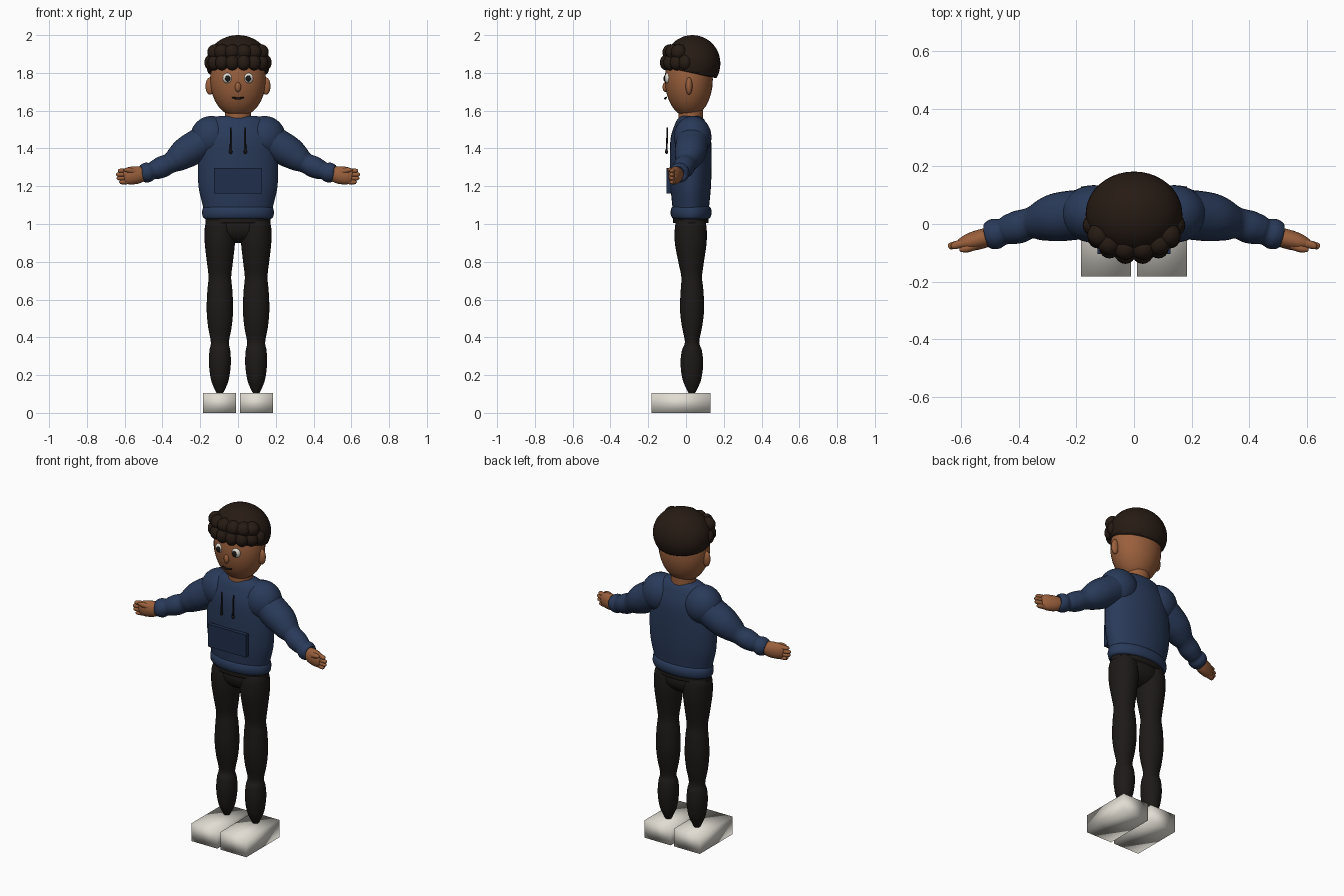
import bpy, bmesh, math
from mathutils import Vector


def material(name, rgb):
    m = bpy.data.materials.new(name)
    m.diffuse_color = (*rgb, 1)
    return m


SKIN = material("skin", (0.32, 0.115, 0.045))
NAVY = material("navy", (0.022, 0.042, 0.10))
DARK_NAVY = material("dark_navy", (0.014, 0.028, 0.07))
HAIR = material("hair", (0.02, 0.011, 0.007))
BLACK = material("black", (0.012, 0.010, 0.009))
WHITE = material("white", (0.75, 0.72, 0.65))


def finish(name, bm, mat, smooth=True):
    bmesh.ops.recalc_face_normals(bm, faces=bm.faces)
    me = bpy.data.meshes.new(name)
    bm.to_mesh(me)
    bm.free()
    me.materials.append(mat)
    for p in me.polygons:
        p.use_smooth = smooth
    ob = bpy.data.objects.new(name, me)
    bpy.context.collection.objects.link(ob)
    return ob


def ellipsoid(name, loc, r, mat, seg=32, rings=16, cut=None):
    bm = bmesh.new()
    bmesh.ops.create_uvsphere(bm, u_segments=seg, v_segments=rings, radius=1)
    for v in bm.verts:
        v.co = Vector(a * b + c for a, b, c in zip(v.co, r, loc))
    if cut:
        geom = bm.verts[:] + bm.edges[:] + bm.faces[:]
        res = bmesh.ops.bisect_plane(bm, geom=geom, plane_co=cut[0], plane_no=cut[1], clear_inner=True)
        edges = [e for e in res["geom_cut"] if isinstance(e, bmesh.types.BMEdge)]
        bmesh.ops.edgeloop_fill(bm, edges=edges)
    return finish(name, bm, mat)


def box(name, loc, size, mat, smooth=False):
    bm = bmesh.new()
    bmesh.ops.create_cube(bm, size=1)
    for v in bm.verts:
        v.co = Vector(a * b + c for a, b, c in zip(v.co, size, loc))
    return finish(name, bm, mat, smooth)


def loft(name, keys, mat, axis=None, steps=5, seg=28):
    """Smooth tube through keys (x, y, z, side radius, other radius)."""
    rows = []
    n = len(keys)
    for i in range(n - 1):
        p = [keys[max(i - 1, 0)], keys[i], keys[i + 1], keys[min(i + 2, n - 1)]]
        for k in range(steps):
            t = k / steps
            rows.append([0.5 * (2 * b + (c - a) * t + (2 * a - 5 * b + 4 * c - d) * t * t
                                + (3 * b - a - 3 * c + d) * t ** 3) for a, b, c, d in zip(*p)])
    rows.append(list(keys[-1]))
    bm = bmesh.new()
    loops = []
    for i, r in enumerate(rows):
        if axis:
            u, v = Vector((1, 0, 0)), Vector((0, 1, 0))
        else:
            d = Vector(rows[min(i + 1, len(rows) - 1)][:3]) - Vector(rows[max(i - 1, 0)][:3])
            u = d.cross(Vector((0, 0, 1))).normalized()
            v = u.cross(d).normalized()
        c = Vector(r[:3])
        loops.append([bm.verts.new(c + u * r[3] * math.cos(a) + v * r[4] * math.sin(a))
                      for a in (2 * math.pi * j / seg for j in range(seg))])
    for A, B in zip(loops, loops[1:]):
        for j in range(seg):
            k = (j + 1) % seg
            bm.faces.new((A[j], A[k], B[k], B[j]))
    bm.faces.new(loops[0])
    bm.faces.new(loops[-1])
    return finish(name, bm, mat)


def column(name, x, rows, mat):
    """Vertical loft from (z, centre y, x radius, y radius)."""
    return loft(name, [(x, y, z, a, b) for z, y, a, b in rows], mat, axis=True)


# Head, neck and hair cap
ellipsoid("head", (0, 0.015, 1.765), (0.148, 0.127, 0.2), SKIN)
column("neck", 0, [(1.52, 0.025, 0.07, 0.065), (1.64, 0.025, 0.07, 0.065)], SKIN)
ellipsoid("hair_cap", (0, 0.034, 1.85), (0.168, 0.148, 0.15), HAIR, 40, 24,
          cut=((0, 0.03, 1.80), Vector((0, 0.22, 1)).normalized()))

# Two rows of curls over the forehead
for i in range(8):
    a = math.radians(-85 + 170 * i / 7)
    ellipsoid("lower_curl", (0.143 * math.sin(a), 0.005 - 0.11 * math.cos(a), 1.855),
              (0.036, 0.036, 0.042), HAIR, 16, 10)
for i in range(6):
    a = math.radians(-68 + 136 * i / 5)
    ellipsoid("upper_curl", (0.13 * math.sin(a), -0.01 - 0.075 * math.cos(a), 1.91),
              (0.042, 0.042, 0.042), HAIR, 16, 10)

# Nose and mouth
ellipsoid("nose", (0, -0.11, 1.725), (0.016, 0.014, 0.026), SKIN, 16, 10)
loft("mouth", [(-0.03, -0.105, 1.67, 0.005, 0.004), (0, -0.11, 1.664, 0.006, 0.006),
               (0.03, -0.105, 1.67, 0.005, 0.004)], BLACK, seg=8)

# Hoodie body, hem, waistband and pelvis
column("hoodie_body", 0, [(1.03, 0.025, 0.17, 0.09), (1.1, 0.025, 0.187, 0.098),
                          (1.2, 0.025, 0.209, 0.107), (1.33, 0.025, 0.212, 0.111),
                          (1.45, 0.025, 0.2, 0.107), (1.52, 0.025, 0.17, 0.087),
                          (1.555, 0.025, 0.14, 0.07), (1.572, 0.025, 0.1, 0.05)], NAVY)
column("hoodie_hem", 0, [(1.025, 0.027, 0.16, 0.08), (1.032, 0.027, 0.183, 0.1),
                         (1.06, 0.027, 0.19, 0.109), (1.088, 0.027, 0.184, 0.102),
                         (1.095, 0.027, 0.165, 0.085)], NAVY)
column("waistband", 0, [(1.005, 0.026, 0.172, 0.094), (1.035, 0.026, 0.172, 0.094)], BLACK)
ellipsoid("pelvis", (0, 0.026, 0.98), (0.165, 0.082, 0.08), BLACK)

# Front pocket
box("front_pocket", (0, -0.092, 1.228), (0.254, 0.025, 0.135), DARK_NAVY)

LEG = [(1.02, 0.025, 0.07, 0.075), (0.98, 0.025, 0.08, 0.084), (0.9, 0.025, 0.08, 0.084),
       (0.8, 0.027, 0.069, 0.068), (0.72, 0.03, 0.06, 0.055), (0.65, 0.032, 0.066, 0.06),
       (0.55, 0.032, 0.07, 0.064), (0.46, 0.032, 0.063, 0.054), (0.375, 0.032, 0.048, 0.038),
       (0.33, 0.031, 0.055, 0.053), (0.26, 0.031, 0.058, 0.06), (0.18, 0.031, 0.048, 0.05),
       (0.13, 0.031, 0.03, 0.03), (0.10, 0.031, 0.014, 0.014)]
ARM = [(0.16, 0.035, 1.45, 0.085), (0.215, 0.03, 1.415, 0.086), (0.275, 0.022, 1.378, 0.083),
       (0.325, 0.01, 1.343, 0.068), (0.36, 0.003, 1.322, 0.054), (0.40, -0.01, 1.303, 0.057),
       (0.435, -0.02, 1.288, 0.052), (0.455, -0.027, 1.281, 0.046), (0.48, -0.034, 1.273, 0.053),
       (0.505, -0.042, 1.265, 0.046), (0.51, -0.043, 1.264, 0.03)]

for s, side in ((-1, "right"), (1, "left")):
    # Face details
    ellipsoid(side + "_ear", (s * 0.148, 0.016, 1.73), (0.024, 0.018, 0.046), SKIN, 20, 12)
    ellipsoid(side + "_eye", (s * 0.054, -0.096, 1.772), (0.027, 0.018, 0.028), WHITE, 24, 12)
    ellipsoid(side + "_pupil", (s * 0.054, -0.112, 1.77), (0.014, 0.007, 0.017), BLACK, 16, 10)
    # Shoulder, sleeve and drawstring
    ellipsoid(side + "_shoulder", (s * 0.14, 0.035, 1.46), (0.112, 0.1, 0.112), NAVY)
    loft(side + "_sleeve", [(s * x, y, z, r, r) for x, y, z, r in ARM], NAVY)
    column(side + "_drawstring", s * 0.039, [(1.51, -0.098, 0.004, 0.004), (1.38, -0.103, 0.005, 0.005)], BLACK)
    ellipsoid(side + "_string_tip", (s * 0.039, -0.103, 1.383), (0.009, 0.008, 0.013), BLACK, 12, 8)
    # Hand with fingers and thumb
    loft(side + "_palm", [(s * 0.49, -0.04, 1.266, 0.03, 0.034), (s * 0.53, -0.052, 1.26, 0.034, 0.046),
                          (s * 0.575, -0.064, 1.255, 0.03, 0.046), (s * 0.605, -0.07, 1.25, 0.018, 0.036)], SKIN)
    for i, tip in enumerate((0.628, 0.642, 0.645, 0.635)):
        z = 1.222 + 0.02 * i
        loft(side + "_finger", [(s * 0.57, -0.064, z + 0.002, 0.014, 0.013), (s * 0.61, -0.071, z, 0.014, 0.012),
                                (s * (tip - 0.007), -0.077, z, 0.011, 0.010),
                                (s * tip, -0.079, z, 0.004, 0.004)], SKIN, seg=12)
    loft(side + "_thumb", [(s * 0.54, -0.07, 1.275, 0.016, 0.016), (s * 0.58, -0.085, 1.285, 0.014, 0.014),
                           (s * 0.605, -0.09, 1.287, 0.006, 0.006)], SKIN, seg=12)
    # Trouser leg and block shoe
    column(side + "_trouser_leg", s * 0.096, LEG, BLACK)
    box(side + "_shoe", (s * 0.097, -0.026, 0.053), (0.174, 0.314, 0.106), WHITE, True)
